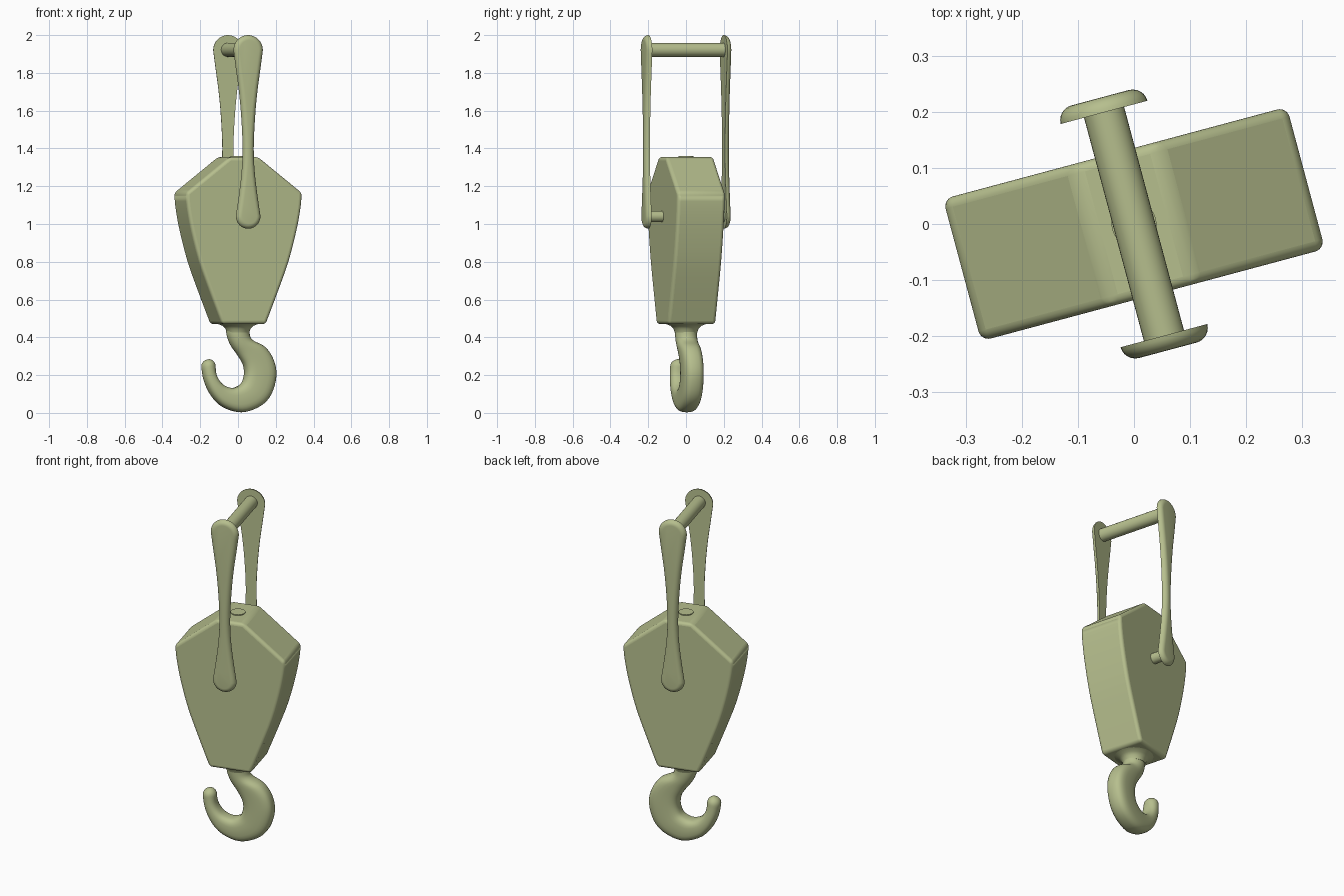
import bpy, bmesh
from math import sin, cos, pi, radians, copysign
from mathutils import Matrix

if "Cube" in bpy.data.objects:
    bpy.data.objects.remove(bpy.data.objects["Cube"])

TURN = Matrix.Rotation(radians(15), 4, 'Z')   # whole model is turned 15 degrees
paint = bpy.data.materials.new("olive_paint")
paint.diffuse_color = (0.47, 0.52, 0.27, 1)
paint.use_nodes = True
paint.node_tree.nodes["Principled BSDF"].inputs["Base Color"].default_value = paint.diffuse_color


def finish(name, bm, bevel=0, angle=35):
    bmesh.ops.recalc_face_normals(bm, faces=bm.faces)
    mesh = bpy.data.meshes.new(name)
    bm.to_mesh(mesh)
    bm.free()
    mesh.materials.append(paint)
    ob = bpy.data.objects.new(name, mesh)
    bpy.context.collection.objects.link(ob)
    ob.matrix_world = TURN
    if bevel:
        m = ob.modifiers.new("round_edges", 'BEVEL')
        m.width, m.segments, m.limit_method = bevel, 6, 'ANGLE'
        m.angle_limit = radians(30)
    bpy.ops.object.select_all(action='DESELECT')
    ob.select_set(True)
    bpy.context.view_layer.objects.active = ob
    bpy.ops.object.shade_smooth_by_angle(angle=radians(angle))
    return ob


def loft(rings):
    """Skin closed rings of points and cap both ends."""
    bm = bmesh.new()
    vs = [[bm.verts.new(p) for p in r] for r in rings]
    n = len(vs[0])
    for a, b in zip(vs, vs[1:]):
        for i in range(n):
            j = (i + 1) % n
            bm.faces.new((a[i], a[j], b[j], b[i]))
    bm.faces.new(vs[0])
    bm.faces.new(vs[-1])
    return bm


def spline(pts, steps):
    """Catmull-Rom through points of any dimension."""
    P = [pts[0]] + list(pts) + [pts[-1]]
    out = []
    for a, b, c, d in zip(P, P[1:], P[2:], P[3:]):
        for s in range(steps):
            t = s / steps
            out.append(tuple(0.5 * (2*q + (r-p)*t + (2*p-5*q+4*r-s2)*t*t + (3*q-p-3*r+s2)*t**3)
                             for p, q, r, s2 in zip(a, b, c, d)))
    return out + [tuple(pts[-1])]


def pin(name, z, r, y0, y1):
    ring = [(r * cos(2*pi*i/32), z + r * sin(2*pi*i/32)) for i in range(32)]
    finish(name, loft([[(x, y, h) for x, h in ring] for y in (y0, y1)]))


def turned(name, profile):
    finish(name, loft([[(r * cos(2*pi*i/32), r * sin(2*pi*i/32), z) for i in range(32)]
                       for r, z in profile]))


# Block body: curved-sided shield extruded and rounded
side = spline([(0.12, 0.47), (0.194, 0.66), (0.248, 0.81), (0.29, 0.97),
               (0.312, 1.09), (0.318, 1.165)], 3) + [(0.078, 1.355)]
outline = side + [(-x, z) for x, z in reversed(side)]
finish("block_body", loft([[(x, y, z) for x, z in outline] for y in (-0.131, 0.131)]), bevel=0.045)

# Shank cap on top and flared collar below
turned("shank_cap", [(0.04, 1.33), (0.04, 1.36)])
turned("hook_collar", [(0.06, 0.425), (0.066, 0.445), (0.08, 0.46), (0.105, 0.47), (0.105, 0.48)])


# Side straps: dumbbell outline, flat inside and rounded outside
def strap_ring(inset, y):
    half = [(0.08 - inset) * sin(a) for a in (0,)]
    top = [((0.08 - inset) * sin(a), 1.92 + (0.08 - inset) * cos(a))
           for a in [i * pi / 20 for i in range(11)]]
    mid = [(w - inset, z) for w, z in spline(
        [(0.08, 1.92), (0.068, 1.83), (0.05, 1.7), (0.037, 1.56), (0.03, 1.4),
         (0.036, 1.27), (0.052, 1.14), (0.067, 1.045)], 3)[1:-1]]
    low = [((0.067 - inset) * cos(a), 1.042 - (0.067 - inset) * sin(a))
           for a in [i * pi / 20 for i in range(11)]]
    right = top + mid + low
    return [(x, y, z) for x, z in right] + [(-x, y, z) for x, z in reversed(right[1:-1])]


for label, s in (("front", -1), ("back", 1)):
    R = 0.027
    rings = [strap_ring(R * (1 - cos(t)), s * (0.206 + R * sin(t)))
             for t in [i * pi / 12 for i in range(7)]]
    finish(label + "_strap", loft(rings), angle=50)
    pin(label + "_pivot_pin", 1.04, 0.03, s * 0.11, s * 0.21)

pin("top_cross_pin", 1.922, 0.037, -0.21, 0.21)

# Hook: (inner x, inner z, outer x, outer z, half thickness, squareness)
stations = [
    (-0.062, 0.50, 0.062, 0.50, 0.058, 2), (-0.062, 0.42, 0.062, 0.42, 0.058, 2),
    (-0.04, 0.36, 0.08, 0.385, 0.057, 2.2), (0.0, 0.305, 0.145, 0.35, 0.056, 2.6),
    (0.03, 0.255, 0.19, 0.285, 0.055, 3), (0.036, 0.205, 0.207, 0.2, 0.055, 3),
    (0.022, 0.16, 0.18, 0.1, 0.055, 3), (-0.008, 0.138, 0.12, 0.036, 0.055, 3),
    (-0.04, 0.133, 0.02, 0.003, 0.054, 3), (-0.08, 0.147, -0.08, 0.03, 0.052, 2.8),
    (-0.107, 0.175, -0.145, 0.09, 0.05, 2.5), (-0.122, 0.21, -0.185, 0.17, 0.046, 2.3),
    (-0.124, 0.25, -0.2, 0.243, 0.042, 2)]
rings = []
tip = [(-0.162 + 0.038 * k, 0.247 + h, -0.162 - 0.038 * k, 0.245 + h, 0.042 * k, 2)
       for k, h in [(cos(a), 0.038 * sin(a)) for a in (0.3, 0.6, 0.9, 1.2, 1.4, 1.52)]]
for ix, iz, ox, oz, b, e in spline(stations, 4) + tip:
    ring = []
    for i in range(28):
        c, q = cos(2*pi*i/28), sin(2*pi*i/28)
        u = copysign(abs(c) ** (2/e), c) / 2
        v = copysign(abs(q) ** (2/e), q) * b
        ring.append(((ix+ox)/2 + (ox-ix)*u, v, (iz+oz)/2 + (oz-iz)*u))
    rings.append(ring)
finish("hook", loft(rings), angle=60)
